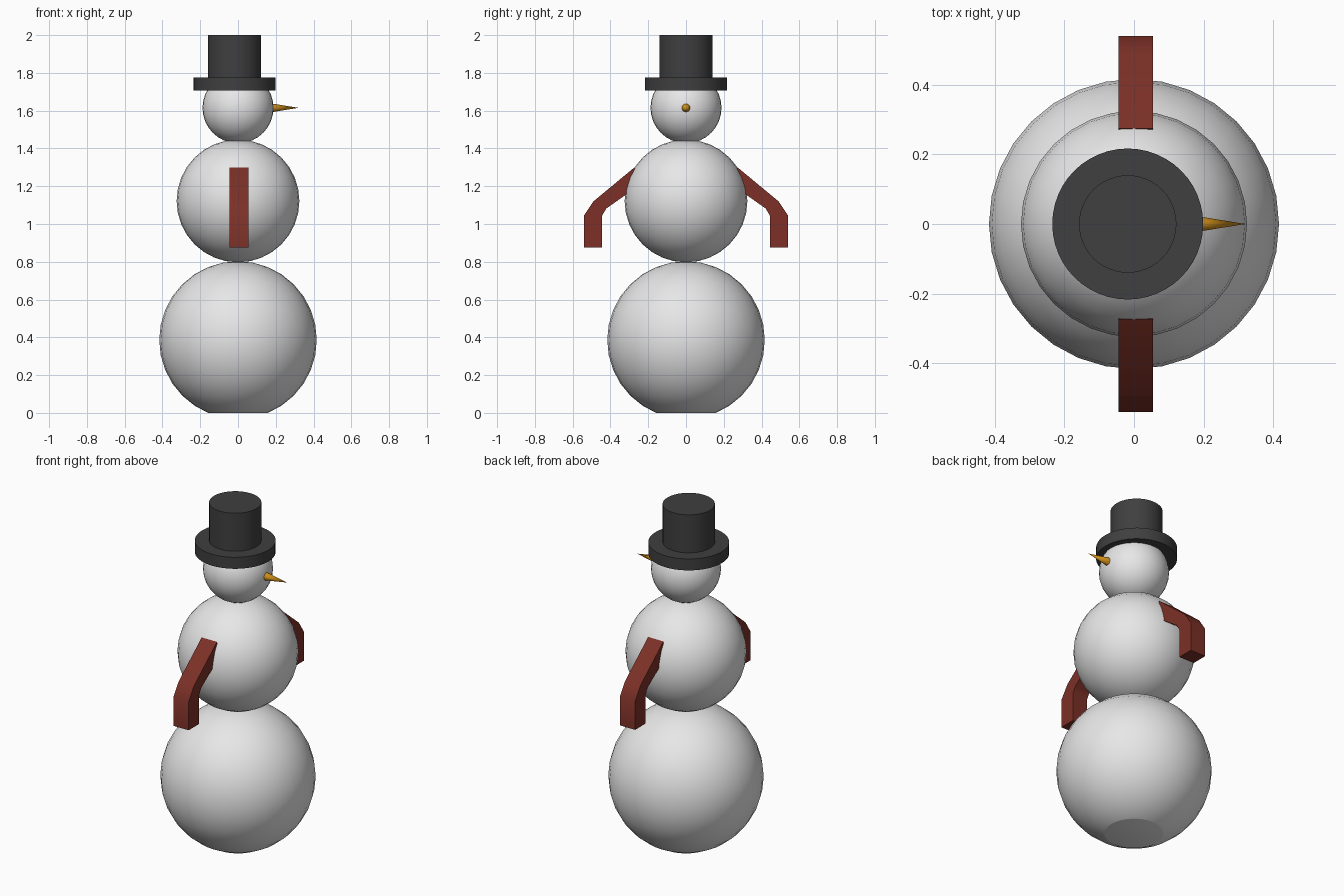
import bpy, bmesh, math
from mathutils import Matrix

if "Cube" in bpy.data.objects:
    bpy.data.objects.remove(bpy.data.objects["Cube"])


def material(name, rgb):
    m = bpy.data.materials.new(name)
    m.diffuse_color = (*rgb, 1)
    m.use_nodes = True
    m.node_tree.nodes["Principled BSDF"].inputs["Base Color"].default_value = m.diffuse_color
    return m


snow = material("snow white", (0.8, 0.8, 0.8))
felt = material("hat black", (0.05, 0.05, 0.05))
wood = material("branch brown", (0.2, 0.03, 0.02))
orange = material("nose orange", (0.62, 0.27, 0.01))


def finish(bm, name, mat, angle=40):
    bmesh.ops.recalc_face_normals(bm, faces=bm.faces)
    me = bpy.data.meshes.new(name)
    bm.to_mesh(me)
    bm.free()
    ob = bpy.data.objects.new(name, me)
    bpy.context.collection.objects.link(ob)
    me.materials.append(mat)
    bpy.ops.object.select_all(action='DESELECT')
    ob.select_set(True)
    bpy.context.view_layer.objects.active = ob
    bpy.ops.object.shade_smooth_by_angle(angle=math.radians(angle))
    return ob


def ball(name, z, r):
    bm = bmesh.new()
    bmesh.ops.create_uvsphere(bm, u_segments=32, v_segments=16, radius=r,
                              matrix=Matrix.Translation((0, 0, z)))
    # Flatten whatever would sink below the ground
    cut = bmesh.ops.bisect_plane(bm, geom=bm.verts[:] + bm.edges[:] + bm.faces[:],
                                 plane_co=(0, 0, 0), plane_no=(0, 0, 1), clear_inner=True)
    edges = [e for e in cut["geom_cut"] if isinstance(e, bmesh.types.BMEdge) and e.is_boundary]
    if edges:
        bmesh.ops.contextual_create(bm, geom=edges)
    finish(bm, name, snow, 30 if edges else 60)


def cylinder(name, mat, x, z0, z1, r):
    bm = bmesh.new()
    bmesh.ops.create_cone(bm, cap_ends=True, segments=48, radius1=r, radius2=r, depth=z1 - z0,
                          matrix=Matrix.Translation((x, 0, (z0 + z1) / 2)))
    finish(bm, name, mat)


# Snowballs
ball("lower_ball", 0.386, 0.417)
ball("middle_ball", 1.122, 0.325)
ball("head", 1.615, 0.188)

# Top hat, set slightly back from the nose
cylinder("hat_brim", felt, -0.018, 1.707, 1.775, 0.217)
cylinder("hat_crown", felt, -0.018, 1.77, 2.0, 0.14)

# Nose pointing along +x
bm = bmesh.new()
bmesh.ops.create_cone(bm, cap_ends=True, segments=24, radius1=0.0235, radius2=0, depth=0.145,
                      matrix=Matrix.Translation((0.2475, 0, 1.615)) @ Matrix.Rotation(math.pi / 2, 4, 'Y'))
finish(bm, "nose", orange)

# Bent arms, side profile in (y, z), one on each side
profile = [(0.54, 0.876), (0.54, 1.045), (0.49, 1.12), (0.275, 1.298), (0.24, 1.21),
           (0.422, 1.082), (0.444, 1.045), (0.444, 0.876)]
for side, name in ((1, "back_arm"), (-1, "front_arm")):
    bm = bmesh.new()
    face = bm.faces.new([bm.verts.new((-0.045, side * y, z)) for y, z in profile])
    ext = bmesh.ops.extrude_face_region(bm, geom=[face])
    bmesh.ops.translate(bm, vec=(0.1, 0, 0),
                        verts=[v for v in ext["geom"] if isinstance(v, bmesh.types.BMVert)])
    finish(bm, name, wood)
